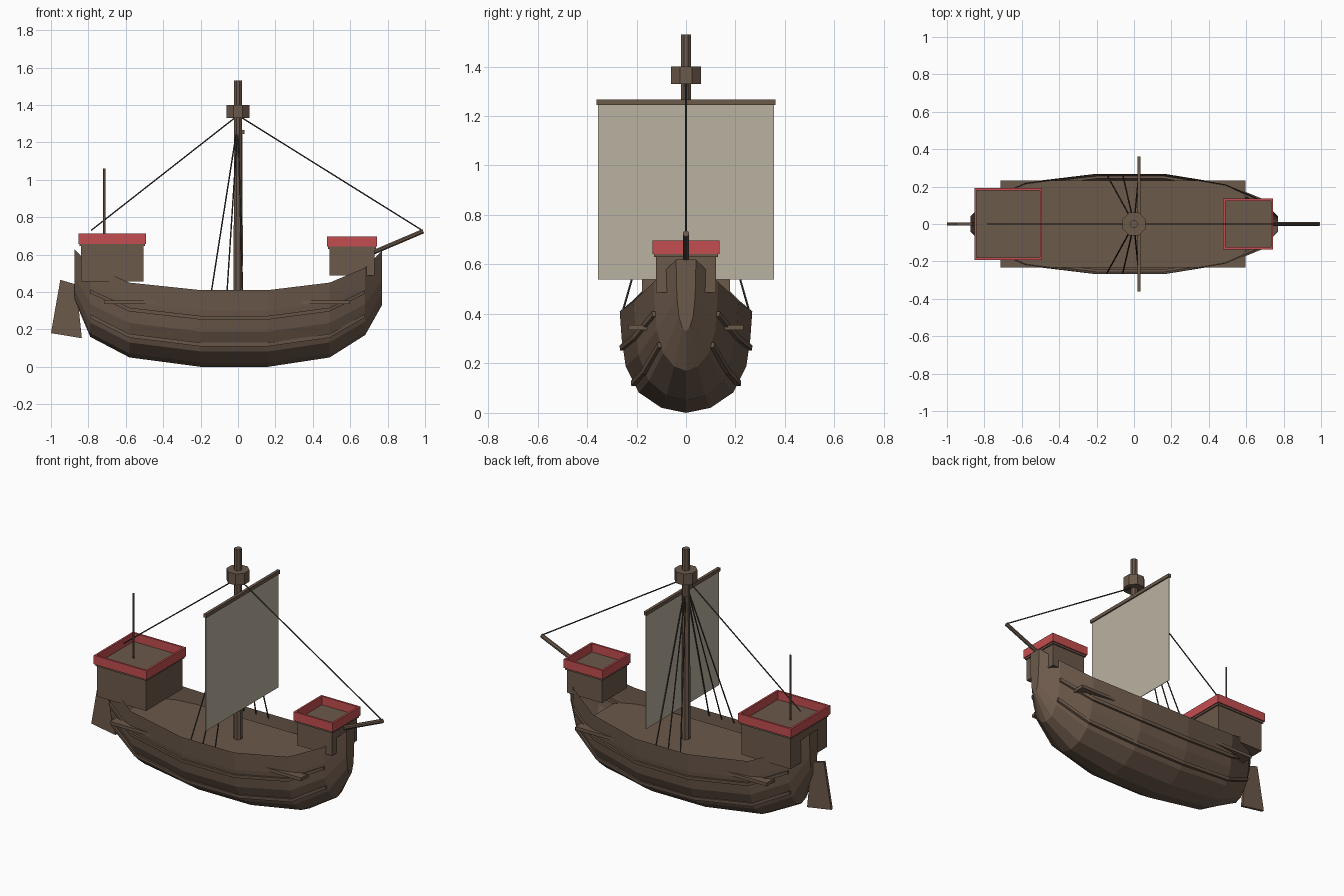
import bpy, bmesh, math
from mathutils import Vector, Matrix

cube = bpy.data.objects.get("Cube")
if cube:
    bpy.data.objects.remove(cube, do_unlink=True)


def material(name, rgb):
    m = bpy.data.materials.new(name)
    m.use_nodes = True
    m.diffuse_color = (*rgb, 1)
    m.node_tree.nodes["Principled BSDF"].inputs["Base Color"].default_value = (*rgb, 1)
    return m


WOOD = material("brown wood", (0.15, 0.10, 0.07))
RED = material("red paint", (0.55, 0.075, 0.08))
CLOTH = material("sail cloth", (0.49, 0.45, 0.36))
ROPE = material("dark rope", (0.06, 0.05, 0.04))


def finish(name, bm, mat):
    bmesh.ops.recalc_face_normals(bm, faces=bm.faces)
    mesh = bpy.data.meshes.new(name)
    bm.to_mesh(mesh)
    bm.free()
    mesh.materials.append(mat)
    ob = bpy.data.objects.new(name, mesh)
    bpy.context.collection.objects.link(ob)
    return ob


def loft(name, rings, mat, closed=False):
    """Skin a row of equal sections and cap both ends."""
    bm = bmesh.new()
    rows = [[bm.verts.new(p) for p in ring] for ring in rings]
    n = len(rows[0])
    for a, b in zip(rows, rows[1:]):
        for i in range(n if closed else n - 1):
            j = (i + 1) % n
            bm.faces.new((a[i], a[j], b[j], b[i]))
    bm.faces.new(rows[0])
    bm.faces.new(rows[-1])
    return finish(name, bm, mat)


def box(name, lo, hi, mat):
    bm = bmesh.new()
    lo, hi = Vector(lo), Vector(hi)
    bmesh.ops.create_cube(bm, size=1, matrix=Matrix.Translation((lo + hi) / 2)
                          @ Matrix.Diagonal((*(hi - lo), 1)))
    return finish(name, bm, mat)


def pole(name, start, end, r1, mat, r2=None, sides=8):
    start, end = Vector(start), Vector(end)
    axis = end - start
    spin = axis.to_track_quat('Z', 'Y').to_matrix().to_4x4()
    bm = bmesh.new()
    bmesh.ops.create_cone(bm, cap_ends=True, segments=sides, radius1=r1,
                          radius2=r1 if r2 is None else r2, depth=axis.length,
                          matrix=Matrix.Translation((start + end) / 2) @ spin
                          @ Matrix.Rotation(math.pi / sides, 4, 'Z'))
    return finish(name, bm, mat)


# Hull: stations of (x, keel height, rail height, half width)
STATIONS = [(-0.875, 0.36, 0.63, 0.04), (-0.79, 0.16, 0.54, 0.13),
            (-0.58, 0.05, 0.45, 0.22), (-0.2, 0, 0.41, 0.268),
            (0.16, 0, 0.41, 0.268), (0.49, 0.05, 0.45, 0.212),
            (0.68, 0.17, 0.53, 0.13), (0.77, 0.33, 0.62, 0.04)]
SECTION = [(0, 0), (0.37, 0.05), (0.71, 0.2), (0.91, 0.46), (0.97, 0.73), (1, 1)]
PROFILE = [(-w, h) for w, h in SECTION[:0:-1]] + SECTION
loft("hull", [[(x, w * f, zb + (zt - zb) * h) for f, h in PROFILE]
              for x, zb, zt, w in STATIONS], WOOD)

# Wales running along each side of the hull
for label, f, h in (("lower", 0.78, 0.29), ("upper", 0.95, 0.64)):
    for side, s in (("left", 1), ("right", -1)):
        rings = []
        for x, zb, zt, w in STATIONS[1:-1]:
            y, z = w * f, zb + (zt - zb) * h
            rings.append([(x, s * (y + dy), z + dz) for dy, dz in
                          ((-0.012, -0.01), (0.012, -0.01), (0.014, 0.01), (-0.012, 0.01))])
        loft(f"{label}_wale_{side}", rings, WOOD, closed=True)

box("deck", (-0.715, -0.232, 0.335), (0.595, 0.232, 0.355), WOOD)


# Castles with a floor lip and a hollow red rail
def castle(name, x0, x1, half, bottom, top, rail_top):
    box(name + "_body", (x0, -half, bottom), (x1, half, top), WOOD)
    box(name + "_lip", (x0 - 0.008, -half - 0.007, top - 0.012),
        (x1 + 0.008, half + 0.007, top + 0.002), WOOD)
    g, t = 0.014, 0.012
    a, b, c = x0 - g, x1 + g, half + g
    for part, lo, hi in (("back", (a, -c), (a + t, c)), ("fore", (b - t, -c), (b, c)),
                         ("right", (a + t, -c), (b - t, -c + t)),
                         ("left", (a + t, c - t), (b - t, c))):
        box(f"{name}_rail_{part}", (*lo, top), (*hi, rail_top), RED)


castle("aft_castle", -0.84, -0.505, 0.178, 0.455, 0.657, 0.712)
castle("fore_castle", 0.49, 0.73, 0.122, 0.487, 0.642, 0.697)

# Rudder
loft("rudder", [[(x, y, z) for x, z in ((-1, 0.18), (-0.835, 0.153), (-0.865, 0.44), (-0.95, 0.465))]
                for y in (-0.008, 0.008)], WOOD, closed=True)

# Mast, lookout, yard and sail
pole("mast", (0, 0, 0.34), (0, 0, 1.53), 0.026, WOOD, 0.022)
pole("lookout", (0, 0, 1.33), (0, 0, 1.4), 0.066, WOOD)
box("yard", (0.018, -0.362, 1.245), (0.036, 0.362, 1.267), WOOD)
box("sail", (0.024, -0.355, 0.54), (0.028, 0.355, 1.25), CLOTH)

# Bowsprit and stern flagpole
pole("bowsprit", (0.72, 0, 0.61), (0.99, 0, 0.725), 0.013, WOOD)
pole("flagpole", (-0.715, 0, 0.65), (-0.715, 0, 1.06), 0.006, WOOD, sides=6)

# Standing rigging
pole("fore_stay", (0, 0, 1.345), (0.985, 0, 0.73), 0.004, ROPE, sides=5)
pole("back_stay", (0, 0, 1.345), (-0.785, 0, 0.73), 0.004, ROPE, sides=5)
for side, s in (("left", 1), ("right", -1)):
    for i, x in enumerate((-0.145, -0.06, 0.025)):
        pole(f"shroud_{side}_{i + 1}", (0, 0, 1.31), (x, s * 0.263, 0.385), 0.004, ROPE, sides=5)
